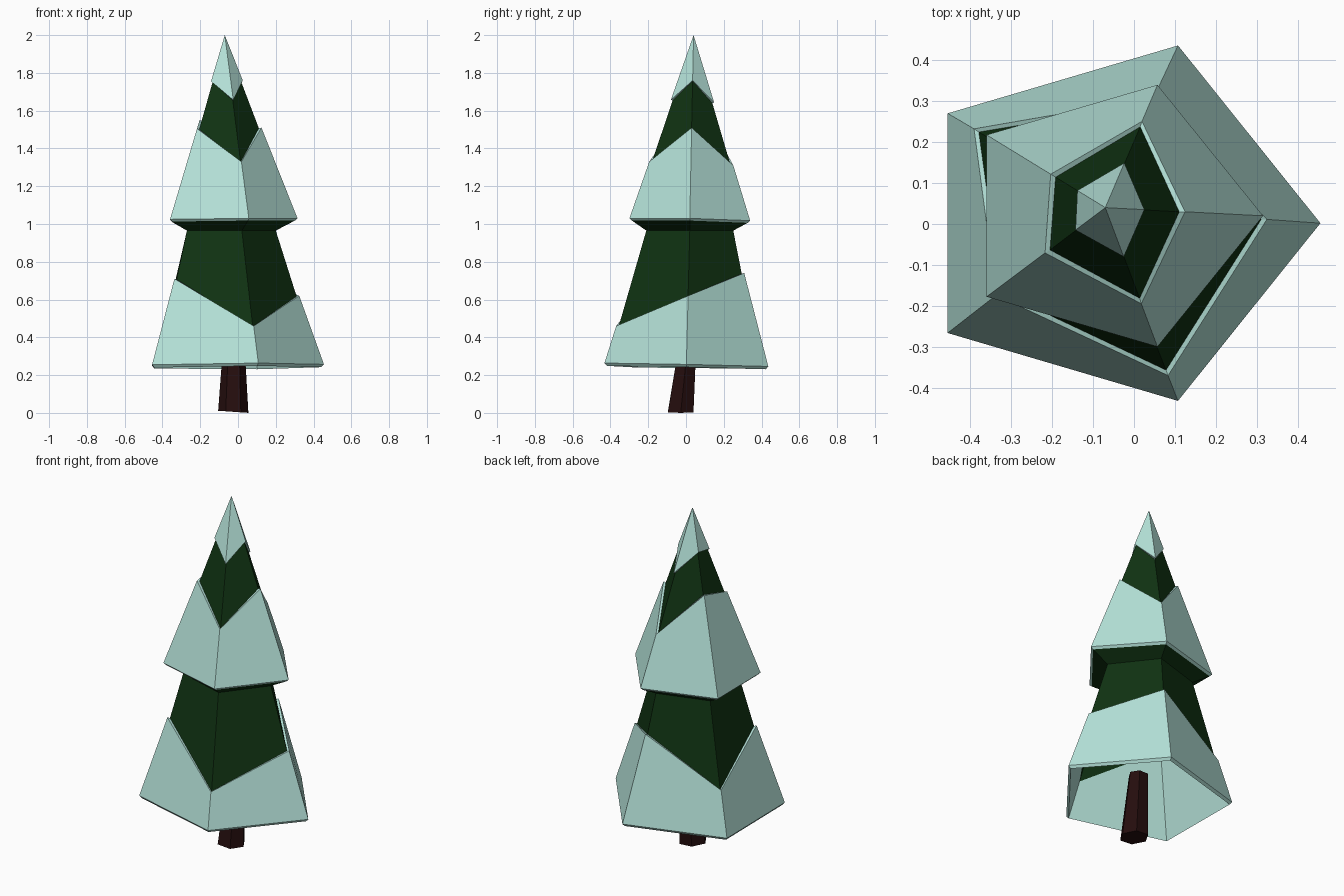
import bpy, bmesh, math
from mathutils import Vector

cube = bpy.data.objects.get("Cube")
if cube:
    bpy.data.objects.remove(cube, do_unlink=True)


def make_material(name, color):
    mat = bpy.data.materials.new(name)
    mat.use_nodes = True
    mat.diffuse_color = (*color, 1)
    shader = next(n for n in mat.node_tree.nodes if n.type == 'BSDF_PRINCIPLED')
    shader.inputs["Base Color"].default_value = (*color, 1)
    return mat


snow = make_material("pale snow", (0.46, 0.76, 0.69))
needles = make_material("dark green needles", (0.005, 0.032, 0.006))
bark = make_material("dark brown bark", (0.018, 0.004, 0.004))


def ring(center, radii, heights):
    """Loop of points around an ellipse, one height per corner."""
    count = len(heights)
    return [Vector((center[0] + radii[0] * math.cos(math.tau * i / count),
                    center[1] + radii[1] * math.sin(math.tau * i / count), z))
            for i, z in enumerate(heights)]


def at_heights(low, high, heights):
    """Loop on the edges between two loops, at a height for each corner."""
    return [a.lerp(b, (z - a.z) / (b.z - a.z)) for a, b, z in zip(low, high, heights)]


def inset(loop, amount, drop):
    """Loop moved toward its own middle and down, for the snow thickness."""
    middle = sum(loop, Vector()) / len(loop)
    result = []
    for p in loop:
        inward = Vector((middle.x - p.x, middle.y - p.y, 0)).normalized()
        result.append(p + inward * amount - Vector((0, 0, drop)))
    return result


def skin(name, loops, mat, cap_ends=False):
    """Mesh strip through the loops, welded where loops meet."""
    bm = bmesh.new()
    rows = [[bm.verts.new(p) for p in loop] for loop in loops]
    for low, high in zip(rows, rows[1:]):
        for i in range(len(low)):
            j = (i + 1) % len(low)
            bm.faces.new((low[i], low[j], high[j], high[i]))
    if cap_ends:
        bm.faces.new(rows[0][::-1])
        bm.faces.new(rows[-1])
    bmesh.ops.remove_doubles(bm, verts=bm.verts[:], dist=0.0001)
    mesh = bpy.data.meshes.new(name)
    bm.to_mesh(mesh)
    bm.free()
    mesh.materials.append(mat)
    obj = bpy.data.objects.new(name, mesh)
    bpy.context.scene.collection.objects.link(obj)
    return obj


thick = 0.014

# Main loops of the two tiers
lower_rim = ring((-0.048, 0.002), (0.503, 0.456), (0.257, 0.246, 0.25, 0.255, 0.264))
waist = ring((-0.06, 0.02), (0.26, 0.242), [0.965] * 5)
upper_rim = ring((-0.058, 0.02), (0.373, 0.336), (1.03, 1.018, 1.022, 1.025, 1.03))
tip = [Vector((-0.07, 0.04, 2))] * 5

# Zigzag snow lines
lower_edge = at_heights(lower_rim, waist, (0.62, 0.74, 0.5, 0.71, 0.46))
upper_edge = at_heights(upper_rim, tip, (1.51, 1.31, 1.55, 1.505, 1.33))
cap_edge = at_heights(upper_rim, tip, (1.76, 1.643, 1.77, 1.755, 1.657))

lower_edge_in = inset(lower_edge, thick, 0.003)
lower_rim_in = inset(lower_rim, thick, 0.015)
upper_edge_in = inset(upper_edge, thick, 0.003)
upper_rim_in = inset(upper_rim, thick, 0.012)
cap_edge_in = inset(cap_edge, 0.01, 0.003)

# Lower tier: hollow snow skirt, then needles that flare under the upper tier
skin("lower_snow", [lower_edge_in, lower_rim_in, lower_rim, lower_edge, lower_edge_in], snow)
skin("lower_needles", [lower_edge_in, waist, upper_rim_in], needles)

# Upper tier and snowy tip
skin("upper_snow", [upper_rim_in, upper_rim, upper_edge, upper_edge_in], snow)
skin("upper_needles", [upper_edge_in, cap_edge_in], needles)
skin("snow_cap", [cap_edge_in, cap_edge, tip], snow)

# Leaning six-sided trunk with a slightly tilted foot
foot = ring((-0.025, -0.028), (0.08, 0.078), [0] * 6)
for p in foot:
    p.z = 0.004 - 0.07 * p.x
top = ring((-0.022, 0.01), (0.056, 0.052), [0.37] * 6)
skin("trunk", [foot, top], bark, cap_ends=True)
